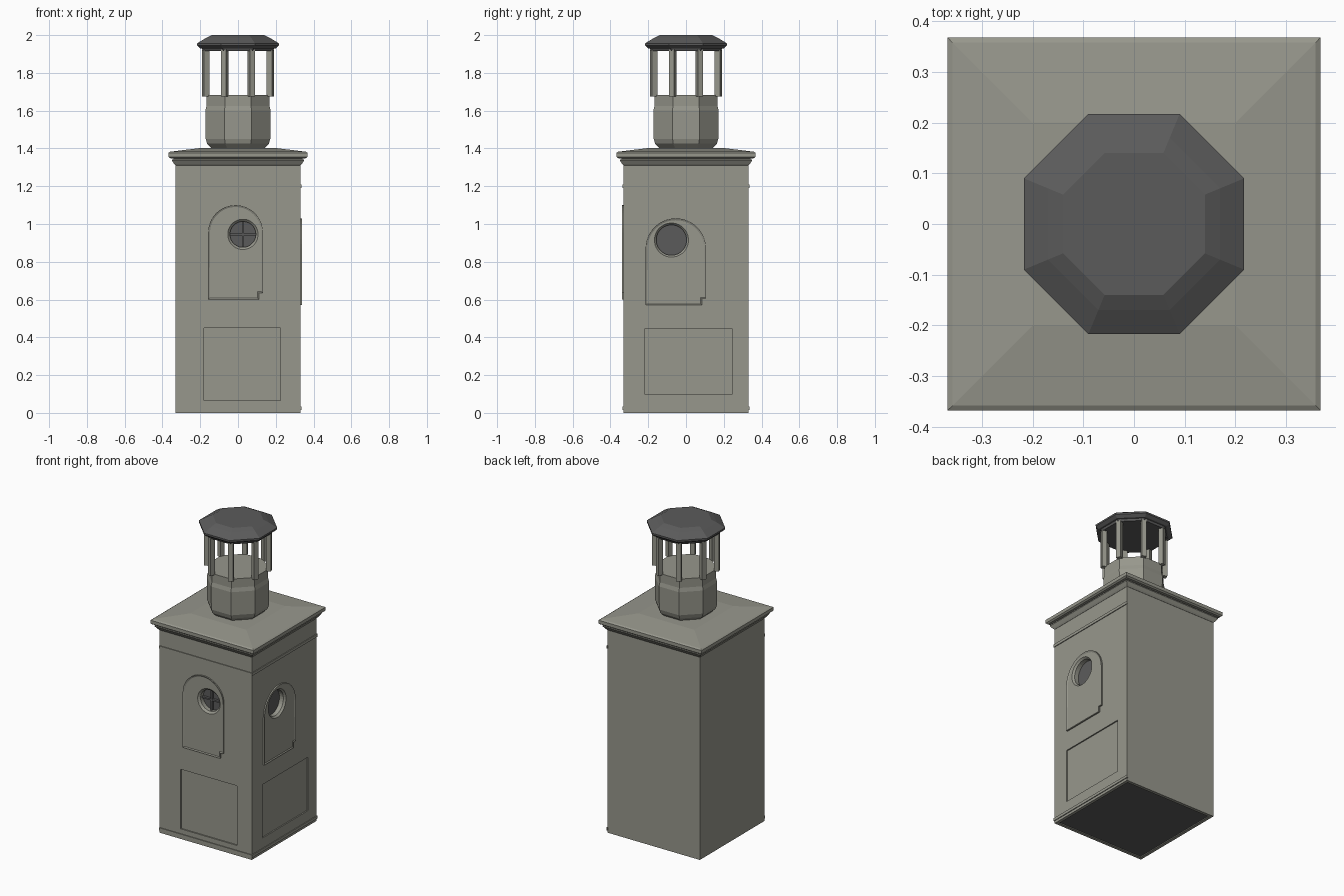
import bpy
import bmesh
from math import pi, cos, sin
from mathutils import Matrix, Vector

cube = bpy.data.objects.get("Cube")
if cube:
    bpy.data.objects.remove(cube, do_unlink=True)


def make_material(name, rgb):
    mat = bpy.data.materials.new(name)
    mat.use_nodes = True
    colour = (*rgb, 1.0)
    mat.diffuse_color = colour
    mat.node_tree.nodes["Principled BSDF"].inputs["Base Color"].default_value = colour
    return mat


STONE = make_material("pale stone", (0.31, 0.31, 0.265))
DARK = make_material("dark grey", (0.105, 0.105, 0.105))

WALL = 0.33
# Local wall frames: across, up, outward
FRONT = Matrix(((1, 0, 0, 0), (0, 0, -1, -WALL), (0, 1, 0, 0), (0, 0, 0, 1)))
LEFT = Matrix(((0, 0, 1, WALL), (1, 0, 0, 0), (0, 1, 0, 0), (0, 0, 0, 1)))


def finish(name, bm, mat, frame=Matrix()):
    bmesh.ops.recalc_face_normals(bm, faces=bm.faces[:])
    bm.transform(frame)
    mesh = bpy.data.meshes.new(name)
    bm.to_mesh(mesh)
    bm.free()
    mesh.materials.append(mat)
    obj = bpy.data.objects.new(name, mesh)
    bpy.context.scene.collection.objects.link(obj)
    return obj


def loft(name, sides, profile, mat, frame=Matrix()):
    """Stack regular polygons from (apothem, height) pairs."""
    bm = bmesh.new()
    rings = []
    for apothem, height in profile:
        r = apothem / cos(pi / sides)
        angles = [(2 * k + 1) * pi / sides for k in range(sides)]
        rings.append([bm.verts.new((r * cos(a), r * sin(a), height)) for a in angles])
    for low, high in zip(rings, rings[1:]):
        for k in range(sides):
            n = (k + 1) % sides
            bm.faces.new((low[k], low[n], high[n], high[k]))
    bm.faces.new(rings[0][::-1])
    bm.faces.new(rings[-1])
    return finish(name, bm, mat, frame)


def prism(name, outline, d0, d1, mat, frame, rim=0.0):
    """Extrude an outline outward, with an optional raised rim."""
    bm = bmesh.new()
    face = bm.faces.new([bm.verts.new((u, v, d0)) for u, v in outline])
    new = bmesh.ops.extrude_face_region(bm, geom=[face], use_keep_orig=True)["geom"]
    verts = [g for g in new if isinstance(g, bmesh.types.BMVert)]
    bmesh.ops.translate(bm, verts=verts, vec=Vector((0, 0, d1 - d0)))
    bmesh.ops.recalc_face_normals(bm, faces=bm.faces[:])
    if rim:
        top = [f for f in bm.faces if f.normal.z > 0.9]
        bmesh.ops.inset_region(bm, faces=top, thickness=rim, depth=-0.005)
    return finish(name, bm, mat, frame)


def rect(u0, u1, v0, v1):
    return [(u0, v0), (u1, v0), (u1, v1), (u0, v1)]


def arch(u0, u1, v0, top, notch=0.022):
    """Round-headed outline with a small notched lower corner."""
    half, mid = (u1 - u0) / 2, (u0 + u1) / 2
    arc = [(mid + half * cos(pi * k / 20), top - half + half * sin(pi * k / 20))
           for k in range(21)]
    step = v0 + 0.035
    return [(u0, v0), (u1 - notch, v0), (u1 - notch, step), (u1, step)] + arc


def cut(obj, cutters):
    for cutter in cutters:
        mod = obj.modifiers.new("cut", 'BOOLEAN')
        mod.operation = 'DIFFERENCE'
        mod.solver = 'EXACT'
        mod.object = cutter
    bpy.context.view_layer.update()
    evaluated = obj.evaluated_get(bpy.context.evaluated_depsgraph_get())
    mesh = bpy.data.meshes.new_from_object(evaluated)
    obj.modifiers.clear()
    obj.data = mesh


# Tower body and hollow underside
body = loft("tower_body", 4, [(WALL, 0), (WALL, 1.33)], STONE)
cutters = [loft("underside_cutter", 4, [(0.31, -0.1), (0.31, 0.012)], STONE)]
loft("underside", 4, [(0.312, 0.005), (0.312, 0.014)], DARK)

# Decorated walls: arch extents, lower panel extents, window centre and radii
walls = [
    ("front", FRONT, (-0.158, 0.132, 0.6, 1.1), (-0.18, 0.225, 0.065, 0.45),
     (0.026, 0.945), 0.068, 0.08),
    ("left", LEFT, (-0.214, 0.106, 0.57, 1.03), (-0.22, 0.245, 0.1, 0.445),
     (-0.077, 0.915), 0.08, 0.09),
]
for side, frame, arch_box, panel_box, centre, r_in, r_out in walls:
    at_window = frame @ Matrix.Translation((*centre, 0))
    hole = loft(side + "_window_cutter", 32,
                [(r_in, -0.04), (r_in, -0.008), (r_out, 0.004), (r_out, 0.03)],
                STONE, at_window)
    panel = prism(side + "_panel_cutter", rect(*panel_box), -0.008, 0.03, STONE, frame)
    cutters += [hole, panel]
    plate = prism(side + "_arch_panel", arch(*arch_box), -0.004, 0.009, STONE, frame, rim=0.01)
    cut(plate, [hole])
    loft(side + "_window_glass", 32, [(r_in, -0.043), (r_in, -0.036)], DARK, at_window)
    # Thin string courses
    for name, z in (("upper", 1.2), ("base", 0.025)):
        prism(f"{side}_{name}_string", rect(-WALL, WALL + 0.005, z - 0.009, z + 0.009),
              -0.004, 0.005, STONE, frame)
    # Crossed window bars
    if side == "front":
        for name, w, h in (("upright", 0.005, r_in), ("crossbar", r_in, 0.005)):
            prism("window_" + name, rect(-w, w, -h, h), -0.04, -0.02, DARK, at_window)

cut(body, cutters)
for cutter in cutters:
    bpy.data.objects.remove(cutter, do_unlink=True)

# Stepped cornice and shallow hipped roof
loft("cornice", 4, [(0.331, 1.31), (0.338, 1.318), (0.35, 1.335), (0.35, 1.342),
                    (0.342, 1.342), (0.342, 1.352)], STONE)
loft("roof", 4, [(0.358, 1.348), (0.368, 1.355), (0.368, 1.377), (0.358, 1.383),
                 (0.2, 1.402)], STONE)

# Octagonal lantern drum
loft("lantern_drum", 8, [(0.14, 1.39), (0.14, 1.402), (0.163, 1.425), (0.171, 1.45),
                         (0.173, 1.6), (0.167, 1.625), (0.167, 1.682)], STONE)

# Lantern columns at the drum corners
for k in range(8):
    frame = Matrix.Rotation((2 * k + 1) * pi / 8, 4, 'Z') @ Matrix.Translation((0.185, 0, 0))
    loft(f"lantern_column_{k + 1}", 4, [(0.0148, 1.675), (0.0148, 1.925)], STONE, frame)

# Dark faceted cap
loft("lantern_cap", 8, [(0.185, 1.915), (0.19, 1.928), (0.2, 1.93), (0.217, 1.945),
                        (0.217, 1.956), (0.17, 1.985), (0.14, 2.0)], DARK)
